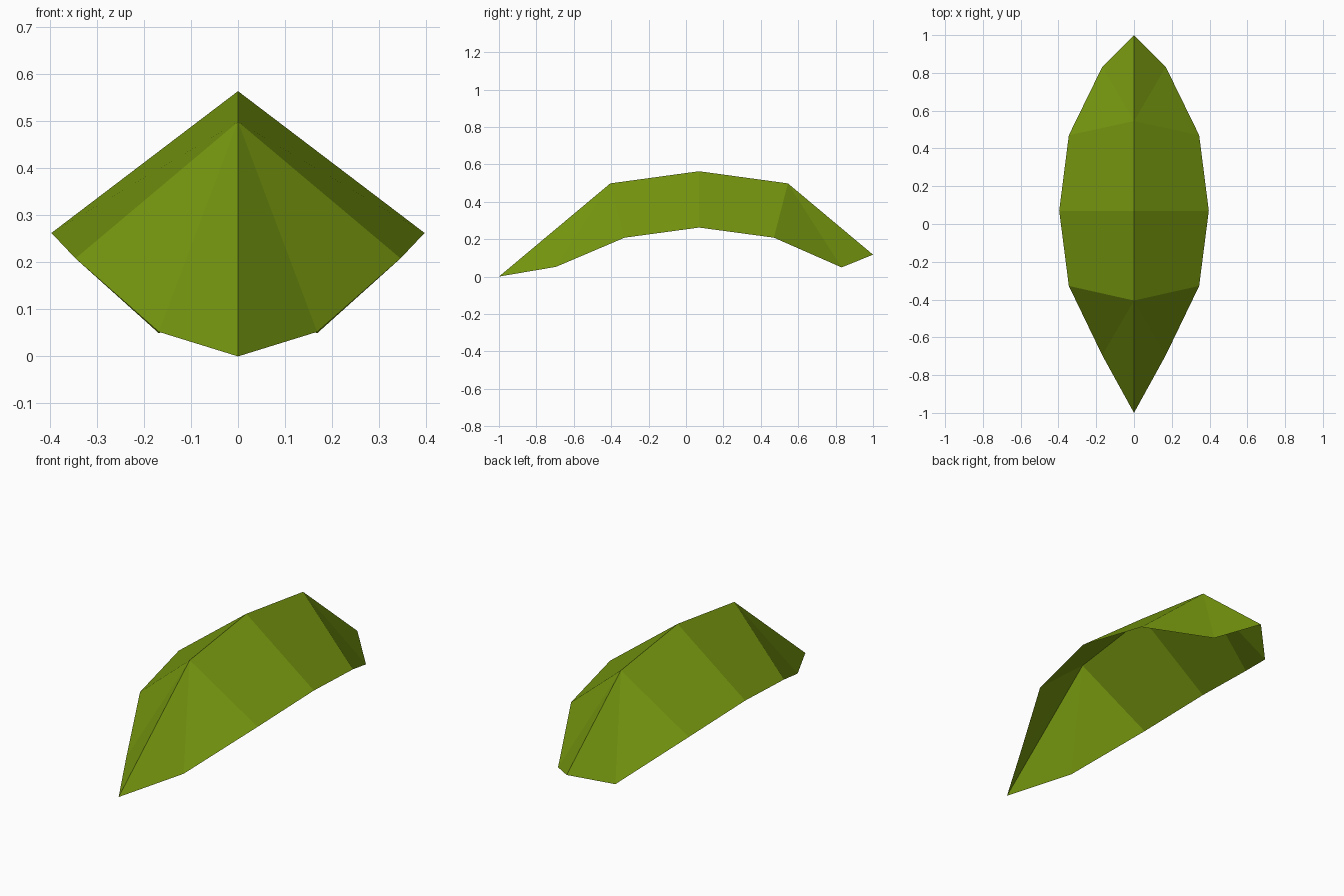
import bpy, bmesh

if "Cube" in bpy.data.objects:
    bpy.data.objects.remove(bpy.data.objects["Cube"])

# One flat leaf green
green = bpy.data.materials.new("leaf green")
green.diffuse_color = (0.185, 0.315, 0.0048, 1)
green.use_nodes = True
green.node_tree.nodes["Principled BSDF"].inputs["Base Color"].default_value = green.diffuse_color

# Midrib (y, z) from front tip to back tip, and right rim (x, y, z)
midrib = [(-1.0, 0.0), (-0.405, 0.498), (0.07, 0.563), (0.545, 0.498), (1.0, 0.117)]
rim = [(0.168, -0.695, 0.052), (0.345, -0.328, 0.208), (0.396, 0.07, 0.262),
       (0.345, 0.47, 0.208), (0.168, 0.832, 0.049)]

bm = bmesh.new()
m = [bm.verts.new((0, y, z)) for y, z in midrib]
r = [bm.verts.new(p) for p in rim]

# Half of the arched blade: tip fans at both ends, two panels between
for face in ((m[0], r[0], m[1]), (m[1], r[0], r[1]),
             (m[1], r[1], r[2], m[2]), (m[2], r[2], r[3], m[3]),
             (m[3], r[3], r[4]), (m[3], r[4], m[4])):
    bm.faces.new(face)

mesh = bpy.data.meshes.new("leaf_blade")
bm.to_mesh(mesh)
bm.free()
mesh.materials.append(green)
leaf = bpy.data.objects.new("leaf_blade", mesh)
bpy.context.collection.objects.link(leaf)

# Left half by mirroring across the midrib
mirror = leaf.modifiers.new("left_half", 'MIRROR')
mirror.use_axis = (True, False, False)
mirror.use_clip = True
